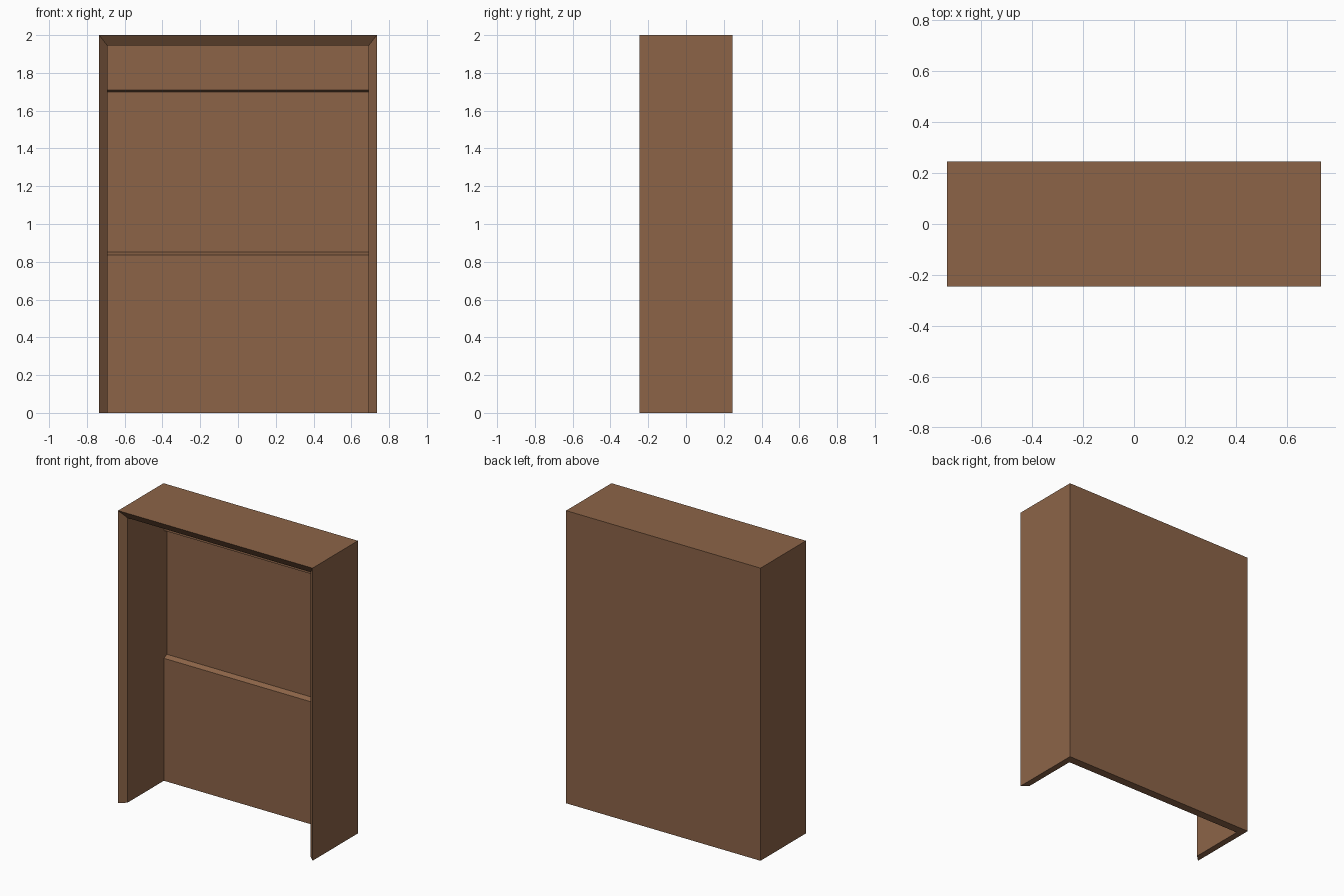
import bpy
import bmesh

if "Cube" in bpy.data.objects:
    bpy.data.objects.remove(bpy.data.objects["Cube"])

# Overall size, and the inner opening behind the front bevel
W, D, H = 0.735, 0.245, 2.0
IN_W, IN_Y, IN_H = 0.692, -0.203, 1.945

# Front surface of the back panel (y, z): lower board, sloped ledge, recess, header
PROFILE = [(0.188, 0), (0.188, 0.837), (0.22, 0.852),
           (0.22, 1.70), (0.188, 1.71), (0.188, IN_H)]

wood = bpy.data.materials.new("brown wood")
wood.diffuse_color = (0.262, 0.127, 0.064, 1)
wood.use_nodes = True
wood.node_tree.nodes["Principled BSDF"].inputs["Base Color"].default_value = wood.diffuse_color

bm = bmesh.new()


def side_points(s):
    """Corner points of one end of the cabinet (s = -1 left, 1 right)."""
    v = bm.verts.new
    return {
        "front_low": v((s * W, -D, 0)), "front_high": v((s * W, -D, H)),
        "bevel_low": v((s * IN_W, IN_Y, 0)), "bevel_high": v((s * IN_W, IN_Y, IN_H)),
        "back_low": v((s * W, D, 0)), "back_high": v((s * W, D, H)),
        "panel": [v((s * IN_W, y, z)) for y, z in PROFILE],
    }


left, right = side_points(-1), side_points(1)


def span(a, b):
    """Face between two matching edges on the left and right ends."""
    bm.faces.new((left[a], left[b], right[b], right[a]))


# Side walls: outer face, bevelled front edge, inner face
for p in (left, right):
    bm.faces.new([p[k] for k in ("front_low", "front_high", "back_high", "back_low")])
    bm.faces.new([p[k] for k in ("front_low", "front_high", "bevel_high", "bevel_low")])
    bm.faces.new([p["bevel_low"]] + p["panel"] + [p["bevel_high"]])

# Top, its bevelled front edge, and the back
span("front_high", "back_high")
span("front_high", "bevel_high")
span("back_high", "back_low")

# Ceiling and stepped back panel
L, R = left["panel"], right["panel"]
bm.faces.new((left["bevel_high"], L[-1], R[-1], right["bevel_high"]))
for i in range(len(PROFILE) - 1):
    bm.faces.new((L[i], L[i + 1], R[i + 1], R[i]))

# U-shaped underside
bm.faces.new((left["front_low"], left["bevel_low"], L[0], R[0],
              right["bevel_low"], right["front_low"],
              right["back_low"], left["back_low"]))

bmesh.ops.recalc_face_normals(bm, faces=bm.faces)
mesh = bpy.data.meshes.new("open_cabinet")
bm.to_mesh(mesh)
bm.free()
mesh.materials.append(wood)
bpy.context.collection.objects.link(bpy.data.objects.new("open_cabinet", mesh))
